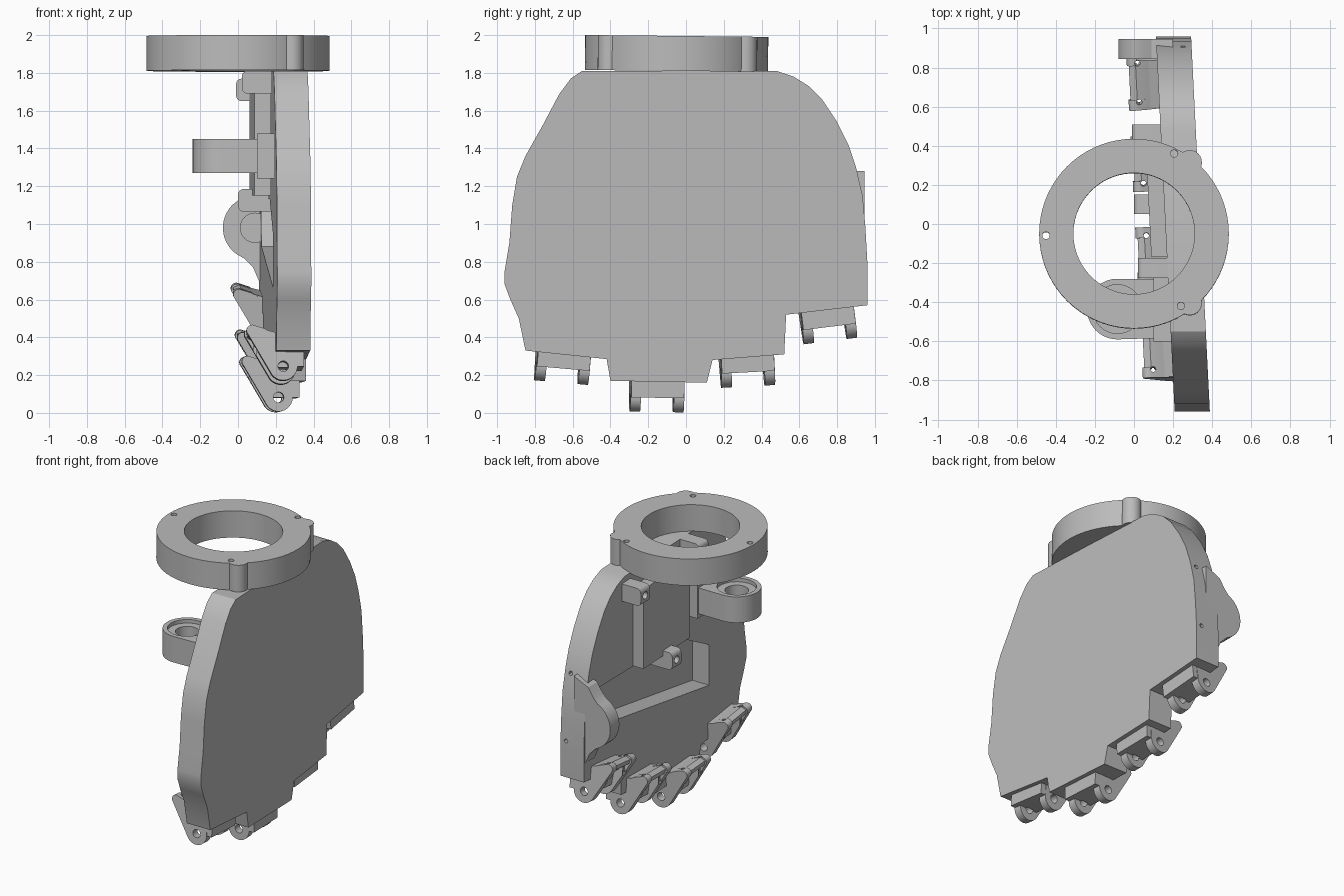
import bpy, bmesh
from math import cos, sin, pi, radians
from mathutils import Matrix, Vector

if "Cube" in bpy.data.objects:
    bpy.data.objects.remove(bpy.data.objects["Cube"], do_unlink=True)

grey = bpy.data.materials.new("plain grey")
grey.use_nodes = True
tone = (0.5, 0.5, 0.5, 1)
grey.diffuse_color = tone
grey.node_tree.nodes["Principled BSDF"].inputs["Base Color"].default_value = tone

SLANT = 0.05  # the palm drifts in x along its length


def prism(name, pts, axis, lo, hi, slant=0.0):
    """Extrude a 2D outline along an axis, optionally slanted in plan."""
    place = {"x": lambda p, d: (d, p[0], p[1]),
             "y": lambda p, d: (p[0], d, p[1]),
             "z": lambda p, d: (p[0], p[1], d)}[axis]
    bm = bmesh.new()
    face = bm.faces.new([bm.verts.new(place(p, lo)) for p in pts])
    out = bmesh.ops.extrude_face_region(bm, geom=[face])
    step = Vector(place((0, 0), hi - lo))
    for v in out["geom"]:
        if isinstance(v, bmesh.types.BMVert):
            v.co += step
    for v in bm.verts:
        v.co.x -= slant * v.co.y
    bmesh.ops.recalc_face_normals(bm, faces=bm.faces)
    mesh = bpy.data.meshes.new(name)
    bm.to_mesh(mesh)
    bm.free()
    mesh.materials.append(grey)
    ob = bpy.data.objects.new(name, mesh)
    bpy.context.collection.objects.link(ob)
    return ob


def arc(cx, cy, r, a0=0, a1=360, n=24):
    """Points on an arc; a full circle leaves out the repeated end point."""
    last = n if a1 - a0 >= 360 else n - 1
    return [(cx + r * cos(radians(a0 + (a1 - a0) * i / last)),
             cy + r * sin(radians(a0 + (a1 - a0) * i / last))) for i in range(n)]


def box(y0, z0, y1, z1):
    return [(y0, z0), (y1, z0), (y1, z1), (y0, z1)]


def boolean(ob, others, kind="DIFFERENCE"):
    bpy.context.view_layer.objects.active = ob
    for other in others:
        mod = ob.modifiers.new("cut", "BOOLEAN")
        mod.operation = kind
        mod.object = other
        mod.solver = "EXACT"
        bpy.ops.object.modifier_apply(modifier=mod.name)
        bpy.data.objects.remove(other, do_unlink=True)


# Palm shell: stepped lower edge, curved sides
outline = [(-.85, .33), (-.42, .285), (-.40, .17), (.11, .16), (.14, .28), (.52, .31),
           (.53, .52), (.96, .57), (.96, .8), (.95, .98), (.935, 1.15), (.90, 1.3),
           (.86, 1.42), (.80, 1.54), (.72, 1.66), (.65, 1.73), (.57, 1.78), (.48, 1.81),
           (-.55, 1.81), (-.61, 1.77), (-.67, 1.69), (-.76, 1.52), (-.85, 1.36),
           (-.895, 1.25), (-.92, 1.1), (-.935, .9), (-.96, .75), (-.96, .68),
           (-.93, .6), (-.885, .5)]
palm = prism("palm_shell", outline, "x", .16, .34, SLANT)
pocket = prism("pocket", [(-.52, .66), (.72, .88), (.80, 1.16), (-.16, 1.13), (-.52, .94)],
               "x", 0, .29, SLANT)
screws = [prism("screw_hole", arc(.25, z, .014, n=12), "y", .85, 1) for z in (.82, 1.27)]
boolean(palm, [pocket] + screws)

# Raised inner panel
prism("inner_panel", box(-.17, 1.15, .38, 1.70), "x", .08, .2, SLANT)

# Thumb pivot lobe on the back edge
lobe_pts = ([(.2, .66), (.11, .70), (.08, .77), (.03, .82)]
            + arc(.09, .98, .17, 245, 115, 18)
            + [(.05, 1.17), (.09, 1.23), (.2, 1.28)])
prism("thumb_lobe", lobe_pts, "y", .845, .945)
prism("thumb_pivot_disc", arc(.09, .98, .08), "y", .836, .85)

# Wrist ring with side bosses and screw holes
ring = prism("wrist_ring", arc(0, -.05, .485, n=72), "z", 1.81, 1.995)
bosses = [prism("boss", arc(.285, y, .062, n=24), "z", 1.81, 1.995) for y in (.315, -.405)]
boolean(ring, bosses, "UNION")
bore = prism("bore", arc(0, -.05, .31, n=72), "z", 1.7, 2.1)
holes = [prism("hole", arc(x, y, .019, n=14), "z", 1.7, 2.1)
         for x, y in ((-.45, -.06), (.205, .36), (.24, -.42))]
boolean(ring, [bore] + holes)
ring.data.transform(Matrix.Translation((0, 0, 1.9)) @ Matrix.Rotation(radians(-.6), 4, "X")
                    @ Matrix.Translation((0, 0, -1.9)))

# Bearing arm on the inner side
arm = prism("bearing_arm", arc(-.085, -.435, .155, 90, 270, 28)
            + [(.24, -.58), (.24, -.28)], "z", 1.27, 1.45)
boolean(arm, [prism("seat", arc(-.085, -.435, .125, n=32), "z", 1.425, 1.6),
              prism("bore", arc(-.085, -.435, .075, n=32), "z", 1.1, 1.6)])
prism("bearing_base", box(.10, -.60, .24, -.27), "z", 1.24, 1.48)

# Inner screw tabs with rounded ends
for i, (x, y, z) in enumerate(((.02, -.225, 1.75), (-.01, .46, 1.71), (.0, .10, 1.125))):
    pts = ([(x + .2, z - .06), (x + .2, z + .06)]
           + arc(x + .03, z + .03, .03, 90, 180, 5) + arc(x + .03, z - .03, .03, 180, 270, 5))
    tab = prism("screw_tab_%d" % (i + 1), pts, "y", y - .05, y + .05)
    boolean(tab, [prism("hole", arc(y, z, .025, n=14), "x", x - .1, x + .12)])

# Finger hinges: two lugs joined by a slanted bar
lug_pts = arc(0, 0, .075, 205, 370, 18) + [(.075, .10), (-.10, .20)] \
    + arc(-.165, .19, .03, 60, 225, 8)
bar_pts = [(.11, .0), (.11, .14), (-.08, .19), (-.15, .215), (-.185, .20),
           (-.18, .17), (-.07, .09), (-.06, .0)]
for i, (y, z, tilt) in enumerate(((-.655, .235, -5), (-.155, .08, -1),
                                  (.325, .215, 3), (.755, .455, 7))):
    hinge = prism("finger_hinge_%d" % (i + 1), bar_pts, "y", -.14, .14)
    boolean(hinge, [prism("lug", lug_pts, "y", c - .0275, c + .0275)
                    for c in (-.115, .115)], "UNION")
    # pin holes stop short of the bar middle, screw holes run down through the bar
    pins = [prism("pin", arc(0, 0, .028, n=16), "y", c - .04, c + .04) for c in (-.115, .115)]
    bolts = [prism("bolt", arc(-.14, c, .014, n=12), "z", .05, .3) for c in (-.1, .1)]
    boolean(hinge, pins + bolts)
    hinge.data.transform(Matrix.Translation((.2 - SLANT * y, y, z))
                         @ Matrix.Rotation(radians(tilt), 4, "X")
                         @ Matrix.Rotation(SLANT, 4, "Z"))

# Smooth the curved faces, keep edges sharp
for ob in bpy.context.scene.objects:
    ob.select_set(ob.type == "MESH")
bpy.context.view_layer.objects.active = palm
bpy.ops.object.shade_smooth_by_angle(angle=radians(30))
